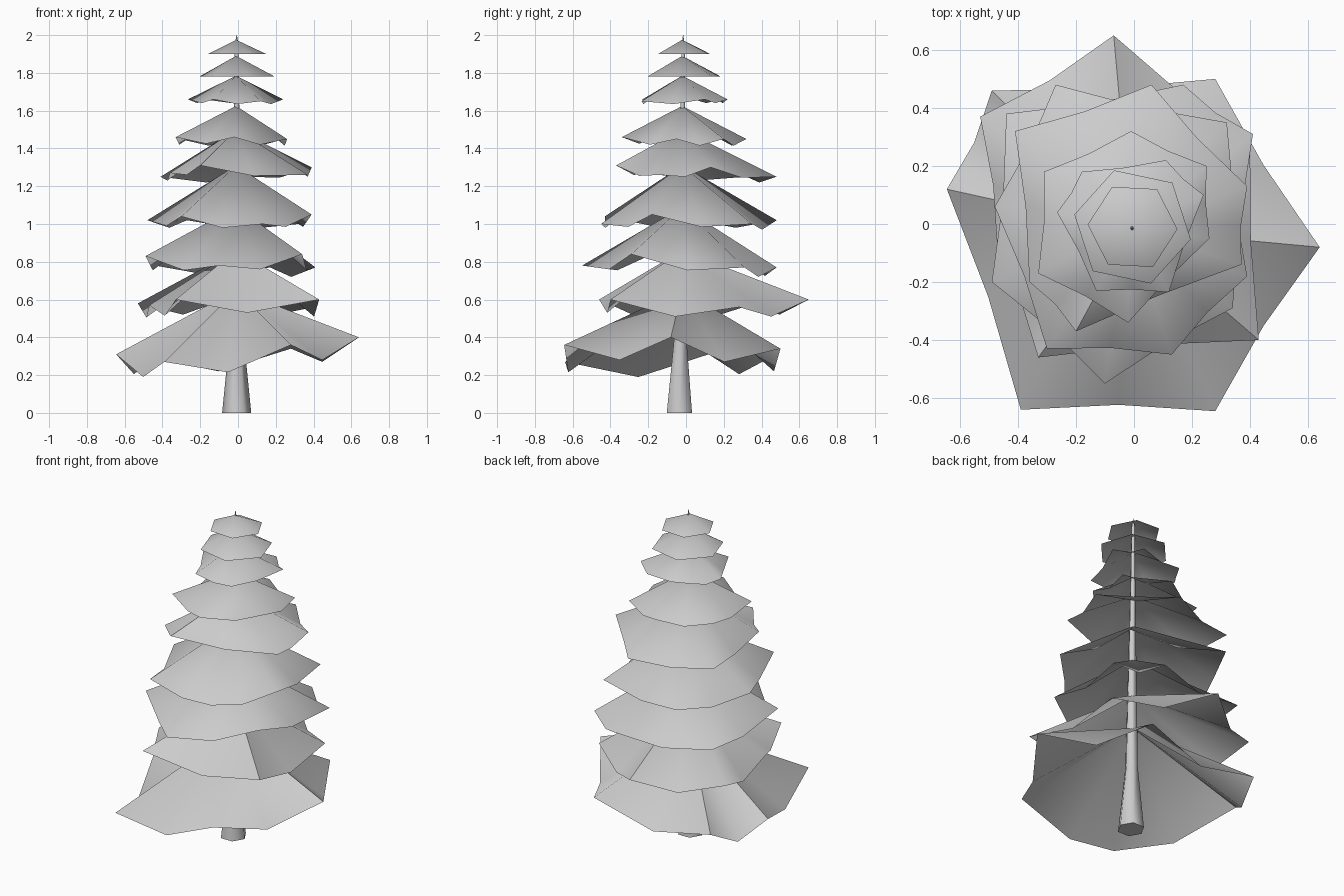
import bpy
import bmesh
from math import cos, sin, radians
from mathutils import Vector

cube = bpy.data.objects.get("Cube")
if cube:
    bpy.data.objects.remove(cube)

# One pale grey for the whole tree
grey = bpy.data.materials.new("pale grey")
grey.use_nodes = True
colour = (0.6, 0.6, 0.6, 1)
grey.diffuse_color = colour
grey.node_tree.nodes["Principled BSDF"].inputs["Base Color"].default_value = colour


def finish(name, bm):
    """Turn a bmesh into a named object, smooth except at sharp folds."""
    mesh = bpy.data.meshes.new(name)
    bm.to_mesh(mesh)
    bm.free()
    mesh.materials.append(grey)
    obj = bpy.data.objects.new(name, mesh)
    bpy.context.collection.objects.link(obj)
    bpy.ops.object.select_all(action="DESELECT")
    obj.select_set(True)
    bpy.context.view_layer.objects.active = obj
    bpy.ops.object.shade_smooth_by_angle(angle=radians(65))


def branch_tier(name, apex_z, tips, drop):
    """Open skirt of branches: ridges run to the tips, folds sag between them."""
    bm = bmesh.new()
    apex = bm.verts.new((-0.01, -0.02, apex_z))
    rim = []
    for i, tip in enumerate(tips):
        tip, following = Vector(tip), Vector(tips[(i + 1) % len(tips)])
        rim.append(bm.verts.new(tip))
        if drop:
            fold = (tip + following) / 2
            rim.append(bm.verts.new((fold.x * 0.97, fold.y * 0.97, fold.z - drop)))
    for i, vert in enumerate(rim):
        bm.faces.new((apex, vert, rim[(i + 1) % len(rim)]))
    finish(name, bm)


def even_tips(radius, z, turn):
    """Six evenly spaced tips for the small plain tiers."""
    angles = [radians(turn + 60 * i) for i in range(6)]
    return [(radius * cos(a) - 0.005, radius * sin(a) - 0.01, z) for a in angles]


def tapered_trunk(name, rings, sides=6):
    """Six-sided trunk lofted through rings of (height, radius, y offset)."""
    bm = bmesh.new()
    angles = [radians(360 / sides * i) for i in range(sides)]
    loops = [[bm.verts.new((radius * cos(a) - 0.007, radius * sin(a) + y, z))
              for a in angles] for z, radius, y in rings]
    for low, high in zip(loops, loops[1:]):
        for i in range(sides):
            j = (i + 1) % sides
            bm.faces.new((low[i], low[j], high[j], high[i]))
    bm.faces.new(loops[0][::-1])
    bm.faces.new(loops[-1])
    finish(name, bm)


# Trunk running up through every tier to the spire
tapered_trunk("trunk", [(0, 0.077, -0.035), (0.4, 0.037, -0.03),
                        (1.6, 0.014, -0.018), (1.95, 0.01, -0.015), (2, 0.001, -0.015)])

# Branch tiers from the ground up
branch_tier("lowest_branches", 0.65, [
    (0.64, -0.08, 0.4), (0.28, 0.5, 0.34), (-0.49, 0.46, 0.3),
    (-0.645, 0.12, 0.31), (-0.39, -0.64, 0.27), (0.28, -0.645, 0.36)], 0.1)
branch_tier("second_branches", 0.86, [
    (0.4, 0.28, 0.56), (-0.07, 0.65, 0.6), (-0.53, 0.37, 0.58),
    (-0.47, -0.1, 0.57), (-0.33, -0.46, 0.6), (0.43, -0.4, 0.6)], 0.07)
branch_tier("third_branches", 1.09, [
    (0.41, 0.31, 0.77), (0.17, 0.48, 0.77), (-0.44, 0.38, 0.78),
    (-0.49, -0.2, 0.83), (-0.1, -0.55, 0.78), (0.34, -0.29, 0.84)], 0.05)
branch_tier("fourth_branches", 1.31, [
    (0.39, -0.18, 1.05), (0.32, 0.35, 1), (-0.27, 0.48, 1.02),
    (-0.48, 0.06, 1.02), (-0.3, -0.43, 1.04), (0.13, -0.45, 1)], 0.04)
branch_tier("fifth_branches", 1.5, [
    (0.39, 0.13, 1.3), (0.06, 0.48, 1.25), (-0.41, 0.32, 1.25),
    (-0.36, -0.2, 1.27), (-0.2, -0.37, 1.31), (0.37, -0.14, 1.26)], 0.03)
branch_tier("sixth_branches", 1.625, [
    (0.25, 0.2, 1.45), (-0.01, 0.32, 1.45), (-0.31, 0.18, 1.45),
    (-0.33, -0.17, 1.46), (-0.02, -0.34, 1.46), (0.26, -0.05, 1.45)], 0.035)
branch_tier("seventh_branches", 1.785, [
    (0.24, 0.1, 1.66), (0.11, 0.22, 1.66), (-0.18, 0.18, 1.66),
    (-0.265, 0.04, 1.66), (-0.13, -0.23, 1.66), (0.12, -0.235, 1.65)], 0.02)
branch_tier("eighth_branches", 1.89, even_tips(0.205, 1.78, -12), 0)
branch_tier("top_branches", 1.975, even_tips(0.155, 1.9, -3), 0)
